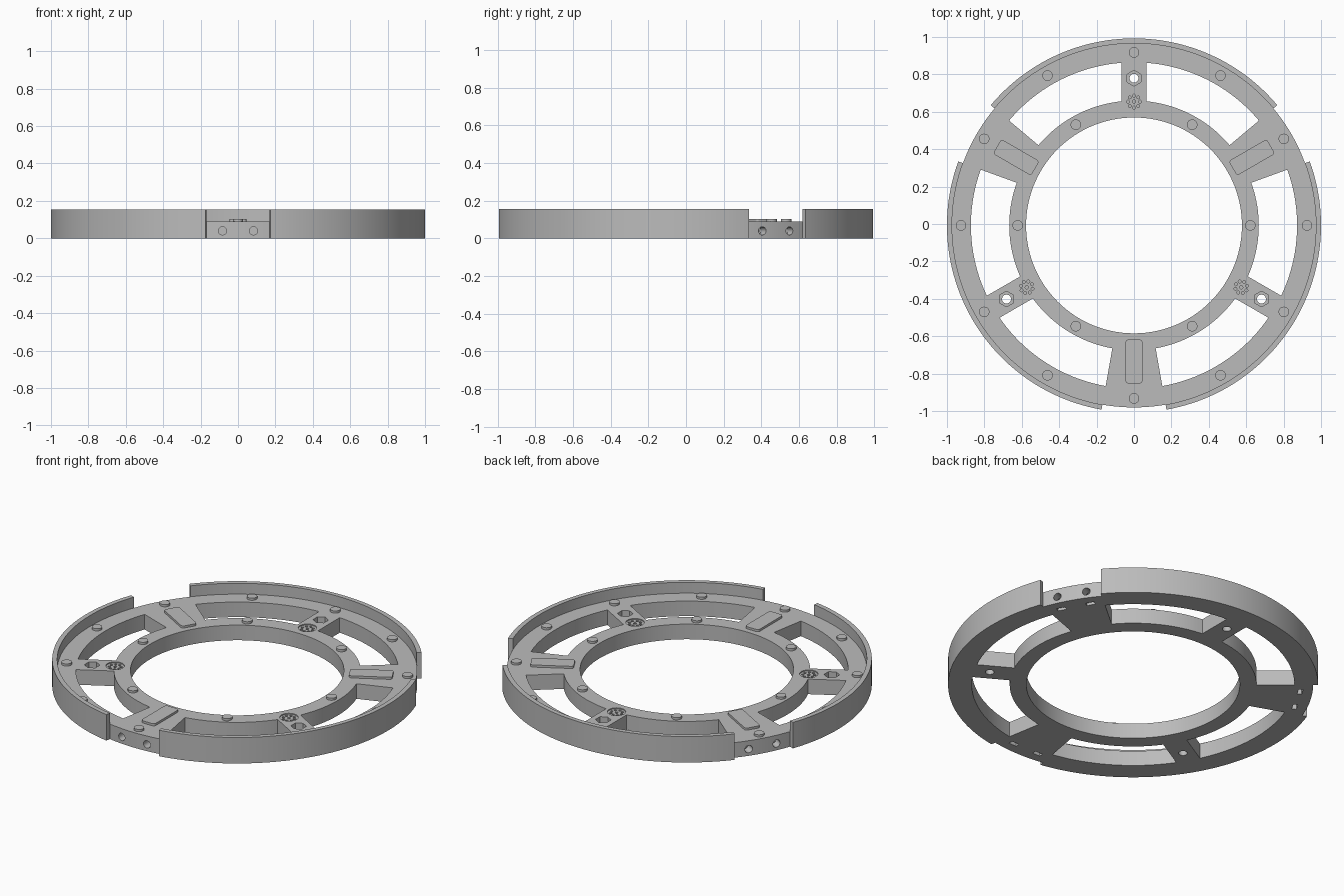
import bpy, bmesh, math
from mathutils import Matrix, Vector

if "Cube" in bpy.data.objects:
    bpy.data.objects.remove(bpy.data.objects["Cube"])

T, LIP = 0.09, 0.155            # frame thickness, rim height
OFF = Vector((0, -0.0076, 0))   # centres the outline front to back
WIDE = [-90, 30, 150]           # wide spokes (rim gaps)
NARROW = [90, -30, -150]        # narrow spokes

grey = bpy.data.materials.new("light grey")
grey.diffuse_color = (0.5, 0.5, 0.5, 1)
grey.use_nodes = True
grey.node_tree.nodes["Principled BSDF"].inputs["Base Color"].default_value = grey.diffuse_color


def arc(r, a0, a1, n):
    return [(r * math.cos(math.radians(a0 + (a1 - a0) * i / n)),
             r * math.sin(math.radians(a0 + (a1 - a0) * i / n))) for i in range(n + 1)]


def circle(r, n, cx=0, cy=0):
    return [(x + cx, y + cy) for x, y in arc(r, 0, 360, n)[:-1]]


def sector(r0, r1, a0, a1, n, b0=None, b1=None):
    b0, b1 = (a0 if b0 is None else b0), (a1 if b1 is None else b1)
    return arc(r1, a0, a1, n) + arc(r0, b1, b0, n)


def rounded(x0, x1, y0, y1, r):
    pts = []
    for cx, cy, a in ((x1 - r, y1 - r, 0), (x0 + r, y1 - r, 90),
                      (x0 + r, y0 + r, 180), (x1 - r, y0 + r, 270)):
        pts += [(cx + x, cy + y) for x, y in arc(r, a, a + 90, 5)]
    return pts


def turn(pts, deg):
    c, s = math.cos(math.radians(deg)), math.sin(math.radians(deg))
    return [(c * x - s * y, s * x + c * y) for x, y in pts]


def prisms(name, shapes):
    """Extrude each (outline, z0, z1) into one object."""
    bm = bmesh.new()
    for pts, z0, z1 in shapes:
        f = bm.faces.new([bm.verts.new((x, y, z0)) for x, y in pts])
        top = bmesh.ops.extrude_face_region(bm, geom=[f])["geom"]
        bmesh.ops.translate(bm, vec=(0, 0, z1 - z0),
                            verts=[v for v in top if isinstance(v, bmesh.types.BMVert)])
    return finish(name, bm)


def finish(name, bm):
    bmesh.ops.recalc_face_normals(bm, faces=bm.faces)
    me = bpy.data.meshes.new(name)
    bm.to_mesh(me)
    bm.free()
    ob = bpy.data.objects.new(name, me)
    me.materials.append(grey)
    ob.location = OFF
    bpy.context.collection.objects.link(ob)
    return ob


def cut(ob, cutter):
    bpy.context.view_layer.objects.active = ob
    m = ob.modifiers.new("cut", "BOOLEAN")
    m.operation, m.solver, m.object = "DIFFERENCE", "EXACT", cutter
    bpy.ops.object.modifier_apply(modifier=m.name)
    bpy.data.objects.remove(cutter)


# Frame: disc with a centre opening and six windows
frame = prisms("frame", [(circle(0.973, 180), 0, T)])
openings = [(circle(0.577, 120), -0.1, 0.3)]
ao, ai = (math.degrees(math.asin(0.068 / r)) for r in (0.872, 0.667))
for a in NARROW:
    openings.append((sector(0.667, 0.872, a + ao, a + 50, 20, a + ai), -0.1, 0.3))
    openings.append((sector(0.667, 0.872, a - 50, a - ao, 20, None, a - ai), -0.1, 0.3))
cut(frame, prisms("openings", openings))

# Narrow spokes: hex pockets, bolt holes and round perforated recesses
cut(frame, prisms("hex_pockets", [(turn(circle(0.042, 6, 0.787), a), 0.045, 0.2) for a in NARROW]))
cut(frame, prisms("bolt_holes", [(turn(circle(0.024, 20, 0.787), a), -0.1, 0.2) for a in NARROW]))
cut(frame, prisms("recesses", [(turn(circle(0.05, 32, 0.662), a), T - 0.006, 0.2) for a in NARROW]))
dots = []
for a in NARROW:
    dots.append((turn(circle(0.009, 10, 0.662), a), 0.06, 0.2))
    for k in range(8):
        x, y = circle(0.032, 8)[k]
        dots.append((turn(circle(0.008, 10, 0.662 + x, y), a), 0.06, 0.2))
cut(frame, prisms("dots", dots))

# Wide spokes: nut slots from below and two bores through the edge
slots, bm = [], bmesh.new()
for a in WIDE:
    for s in (-0.083, 0.083):
        slots.append((turn([(0.89, s - 0.025), (0.915, s - 0.025),
                            (0.915, s + 0.025), (0.89, s + 0.025)], a), -0.1, 0.065))
        bmesh.ops.create_cone(
            bm, cap_ends=True, segments=20, radius1=0.022, radius2=0.022, depth=0.2,
            matrix=Matrix.Rotation(math.radians(a), 4, "Z") @ Matrix.Translation((0.96, s, 0.04))
            @ Matrix.Rotation(math.pi / 2, 4, "Y"))
cut(frame, prisms("nut_slots", slots))
cut(frame, finish("bores", bm))

# Raised rim in three segments
prisms("rim", [(sector(0.973, 1.0, a + 10, a + 110, 50), 0, LIP) for a in WIDE])

# Round pegs on both rings
prisms("outer_pegs", [(turn(circle(0.028, 24, 0.925), a), T - 0.005, 0.103)
                      for a in range(0, 360, 30)])
prisms("inner_pegs", [(turn(circle(0.028, 24, 0.622), a), T - 0.005, 0.103)
                      for a in range(0, 360, 60)])

# Rounded pads on the wide spokes
prisms("pads", [(turn(rounded(0.61, 0.845, -0.045, 0.045, 0.015), a), T - 0.005, 0.103)
                for a in WIDE])

# Smooth curved walls, keep edges sharp
for ob in bpy.context.scene.objects:
    ob.select_set(True)
bpy.context.view_layer.objects.active = frame
bpy.ops.object.shade_smooth_by_angle(angle=math.radians(25))
